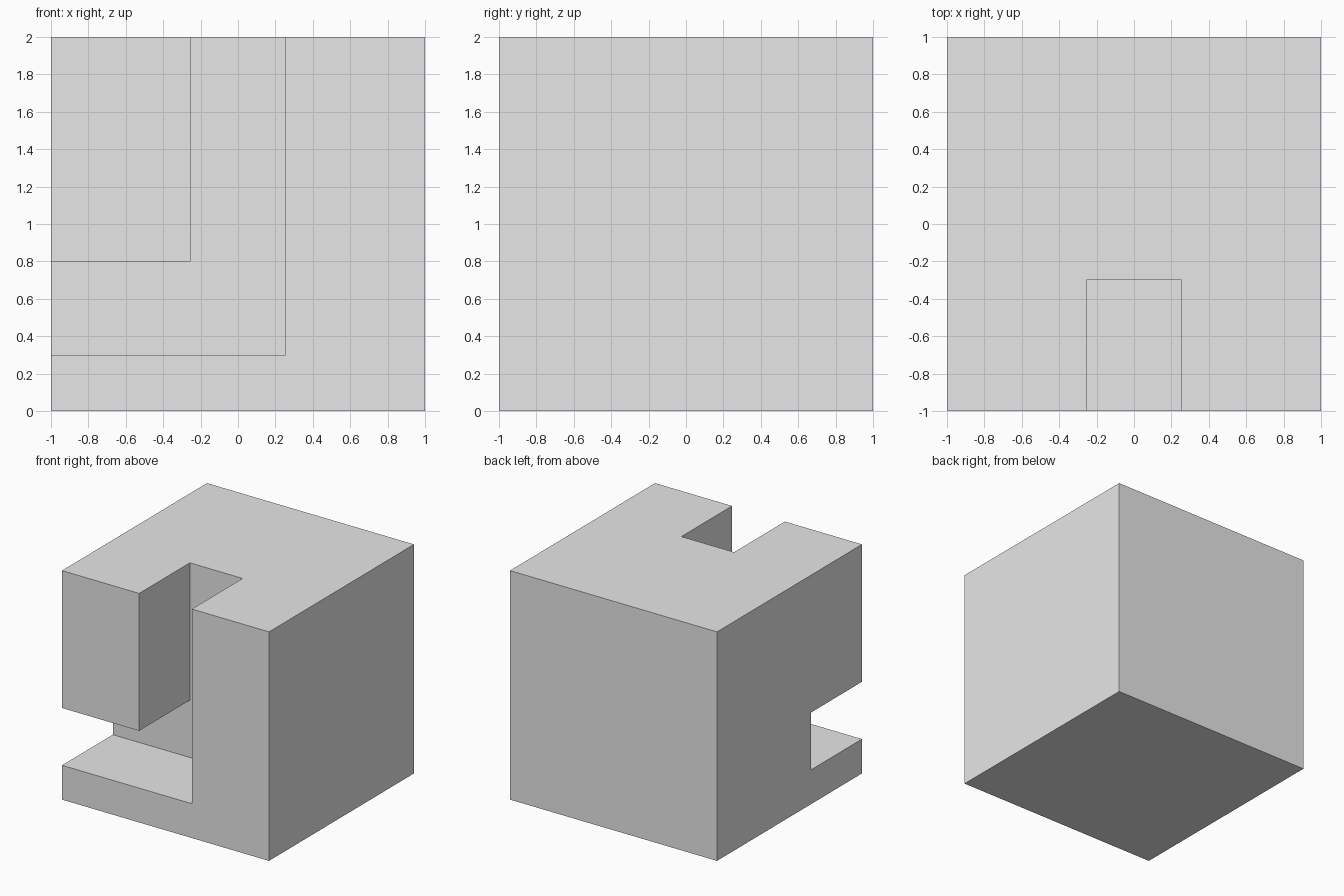
import bpy
import bmesh
from mathutils import Vector

default = bpy.data.objects.get("Cube")
if default:
    bpy.data.objects.remove(default, do_unlink=True)

# Single plain grey
grey = bpy.data.materials.new("plain_grey")
grey.use_nodes = True
grey.diffuse_color = (0.8, 0.8, 0.8, 1)
grey.node_tree.nodes["Principled BSDF"].inputs["Base Color"].default_value = (0.8, 0.8, 0.8, 1)


def extrude_profile(name, points, y_front, y_back):
    """Solid made by pushing an x-z outline from y_front to y_back."""
    bm = bmesh.new()
    face = bm.faces.new([bm.verts.new((x, y_front, z)) for x, z in points])
    result = bmesh.ops.extrude_face_region(bm, geom=[face])
    moved = [v for v in result["geom"] if isinstance(v, bmesh.types.BMVert)]
    bmesh.ops.translate(bm, vec=Vector((0, y_back - y_front, 0)), verts=moved)
    bmesh.ops.recalc_face_normals(bm, faces=bm.faces)
    mesh = bpy.data.meshes.new(name)
    bm.to_mesh(mesh)
    bm.free()
    mesh.materials.append(grey)
    obj = bpy.data.objects.new(name, mesh)
    bpy.context.collection.objects.link(obj)
    return obj


# Main cube
block = extrude_profile("slotted_block", [(-1, 0), (1, 0), (1, 2), (-1, 2)], -1, 1)

# L-shaped slot, open at the front, the top and one side
half, floor, ceiling, back, over = 0.255, 0.3, 0.8, -0.3, 0.2
outline = [(-1 - over, floor), (half, floor), (half, 2 + over),
           (-half, 2 + over), (-half, ceiling), (-1 - over, ceiling)]
cutter = extrude_profile("slot_cutter", outline, -1 - over, back)
cutter.hide_render = True

# Cut the slot, then drop the cutter
cut = block.modifiers.new("slot", 'BOOLEAN')
cut.operation = 'DIFFERENCE'
cut.solver = 'EXACT'
cut.object = cutter
bpy.context.view_layer.objects.active = block
block.select_set(True)
bpy.ops.object.modifier_apply(modifier=cut.name)
bpy.data.objects.remove(cutter, do_unlink=True)
